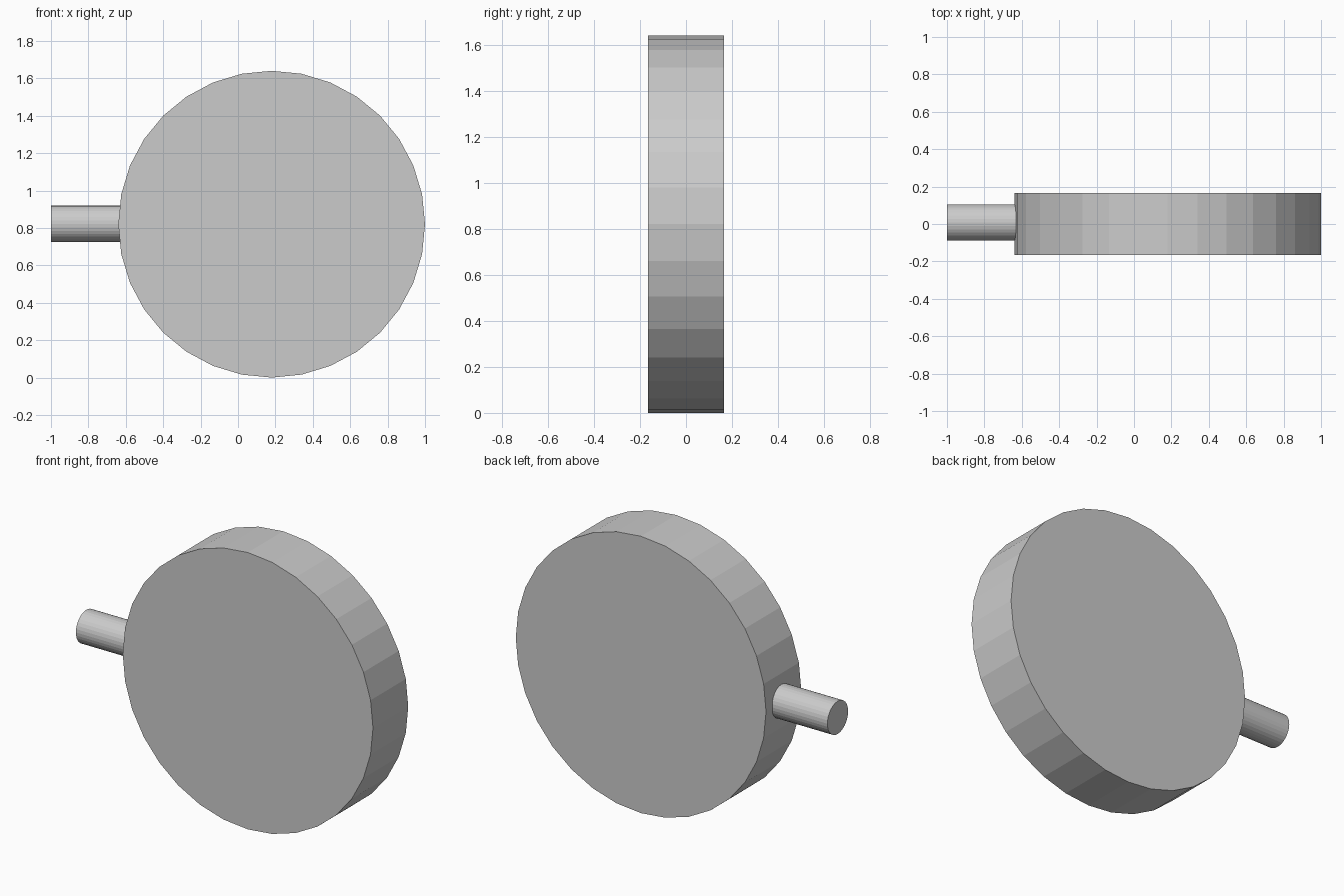
import bpy
from math import pi

if "Cube" in bpy.data.objects:
    bpy.data.objects.remove(bpy.data.objects["Cube"])


def cylinder(name, radius, length, location, rotation):
    bpy.ops.mesh.primitive_cylinder_add(vertices=32, radius=radius, depth=length,
                                        location=location, rotation=rotation)
    obj = bpy.context.object
    obj.name = name
    return obj


# Upright flat-faceted disc, axis along y
cylinder("disc", 0.82, 0.33, (0.18, 0, 0.82), (pi / 2, 0, 0))

# Short rod sticking out of the left rim, its inner end sunk into the disc
rod_start, rod_end = -1.0, -0.55
cylinder("rod", 0.097, rod_end - rod_start,
         ((rod_start + rod_end) / 2, 0.008, 0.822), (0, pi / 2, 0))
